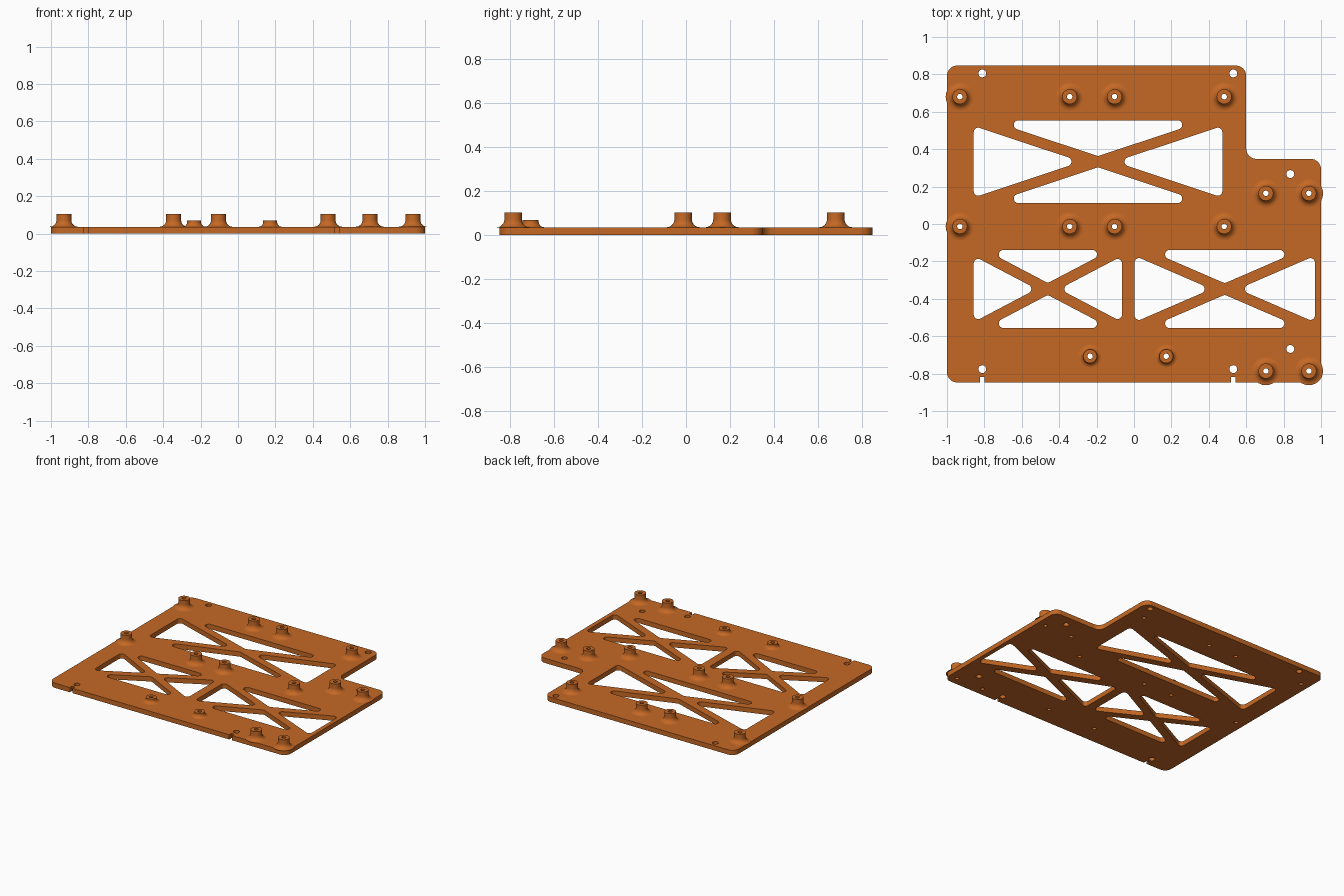
import bpy, bmesh, math
from mathutils import Vector

if "Cube" in bpy.data.objects:
    bpy.data.objects.remove(bpy.data.objects["Cube"])

THICK = 0.036          # plate thickness
BORE = 0.0145          # screw bore radius

orange = bpy.data.materials.new("burnt orange")
orange.diffuse_color = (0.56, 0.14, 0.018, 1)
orange.use_nodes = True
orange.node_tree.nodes["Principled BSDF"].inputs["Base Color"].default_value = orange.diffuse_color


def finish(obj):
    """Assign the colour and smooth the curved walls."""
    obj.data.materials.append(orange)
    bpy.ops.object.select_all(action='DESELECT')
    obj.select_set(True)
    bpy.context.view_layer.objects.active = obj
    bpy.ops.object.shade_smooth_by_angle(angle=math.radians(30))


def rounded(corners, steps=8):
    """Polygon from (x, y, radius) corners, each replaced by an arc."""
    out = []
    for i, (x, y, r) in enumerate(corners):
        p = Vector((x, y))
        if r == 0:
            out.append(p)
            continue
        a = (Vector(corners[i - 1][:2]) - p).normalized()
        b = (Vector(corners[(i + 1) % len(corners)][:2]) - p).normalized()
        half = a.angle(b) / 2
        centre = p + (a + b).normalized() * (r / math.sin(half))
        start = p + a * (r / math.tan(half)) - centre
        end = p + b * (r / math.tan(half)) - centre
        sweep = start.angle_signed(end)
        for k in range(steps + 1):
            t = -sweep * k / steps
            c, s = math.cos(t), math.sin(t)
            out.append(centre + Vector((start.x * c - start.y * s,
                                        start.x * s + start.y * c)))
    return out


def circle(x, y, r, n=24):
    return [Vector((x + r * math.cos(2 * math.pi * k / n),
                    y + r * math.sin(2 * math.pi * k / n))) for k in range(n)]


def truss_windows(x0, x1, y0, y1, bar=0.0283, r=0.024):
    """Four rounded triangles left open by an X of crossing bars."""
    cx, cy = (x0 + x1) / 2, (y0 + y1) / 2
    w, h = x1 - x0, y1 - y0
    diag = math.hypot(w, h)
    dx, dy = bar * diag / h, bar * diag / w
    tris = []
    for s, xe, ye in ((-1, x0, y0), (1, x1, y1)):
        tris.append([(xe, y0 + dy, r), (cx + s * dx, cy, r), (xe, y1 - dy, r)])
        tris.append([(x0 + dx, ye, r), (cx, cy + s * dy, r), (x1 - dx, ye, r)])
    return [rounded(t) for t in tris]


# Standoff positions
tall = [(x, y) for y in (0.681, -0.013) for x in (-0.931, -0.344, -0.104, 0.482)]
tall += [(x, y) for y in (0.164, -0.786) for x in (0.705, 0.935)]
short = [(-0.235, -0.707), (0.172, -0.707)]

# Plate outline with a stepped corner and two edge slots
R, Y, SLOT = 0.055, 0.847, 0.012
outline = [(-1, -Y, R)]
for sx in (-0.811, 0.531):
    outline += [(sx - SLOT, -Y, 0), (sx - SLOT, -Y + 0.029, 0),
                (sx + SLOT, -Y + 0.029, 0), (sx + SLOT, -Y, 0)]
outline += [(1, -Y, R), (1, 0.348, R), (0.6, 0.348, R), (0.6, Y, R), (-1, Y, R)]

loops = [rounded(outline)]
for panel in ((-0.857, 0.472, 0.112, 0.554),
              (-0.857, -0.064, -0.556, -0.139),
              (0.003, 0.967, -0.556, -0.139)):
    loops += truss_windows(*panel)
for x, y in ((-0.811, 0.805), (0.531, 0.805), (0.836, 0.267),
             (0.836, -0.668), (-0.811, -0.776), (0.531, -0.776)):
    loops.append(circle(x, y, 0.021))
loops += [circle(x, y, BORE) for x, y in tall + short]

# Plate: fill the loops and extrude upward
bm = bmesh.new()
edges = []
for loop in loops:
    vs = [bm.verts.new((p.x, p.y, 0)) for p in loop]
    edges += [bm.edges.new((vs[i - 1], vs[i])) for i in range(len(vs))]
bmesh.ops.triangle_fill(bm, edges=edges, use_beauty=True, normal=(0, 0, 1))
ext = bmesh.ops.extrude_face_region(bm, geom=bm.faces[:], use_keep_orig=True)
bmesh.ops.translate(bm, vec=(0, 0, THICK),
                    verts=[g for g in ext["geom"] if isinstance(g, bmesh.types.BMVert)])
bmesh.ops.recalc_face_normals(bm, faces=bm.faces[:])
mesh = bpy.data.meshes.new("mounting_plate")
bm.to_mesh(mesh)
bm.free()
plate = bpy.data.objects.new("mounting_plate", mesh)
bpy.context.collection.objects.link(plate)
finish(plate)


def standoff(name, x, y, radius, top, flare, n=24):
    """Bored post with a concave flared foot, spun from a profile."""
    prof = [(BORE, THICK), (BORE, top), (radius, top)]
    for k in range(9):
        a = math.pi / 2 * k / 8
        prof.append((radius + flare * (1 - math.cos(a)),
                     THICK + flare * (1 - math.sin(a))))
    b = bmesh.new()
    rings = [[b.verts.new((r * math.cos(2 * math.pi * k / n),
                           r * math.sin(2 * math.pi * k / n), z))
              for k in range(n)] for r, z in prof]
    for lo, hi in zip(rings, rings[1:]):
        for k in range(n):
            b.faces.new((lo[k - 1], hi[k - 1], hi[k], lo[k]))
    # The profile runs up the bore and down the outside, so faces point outward
    m = bpy.data.meshes.new(name)
    b.to_mesh(m)
    b.free()
    obj = bpy.data.objects.new(name, m)
    obj.location = (x, y, 0)
    bpy.context.collection.objects.link(obj)
    finish(obj)


for x, y in tall:
    standoff("tall_standoff", x, y, 0.04, 0.104, 0.036)
for x, y in short:
    standoff("short_standoff", x, y, 0.037, 0.069, 0.026)
